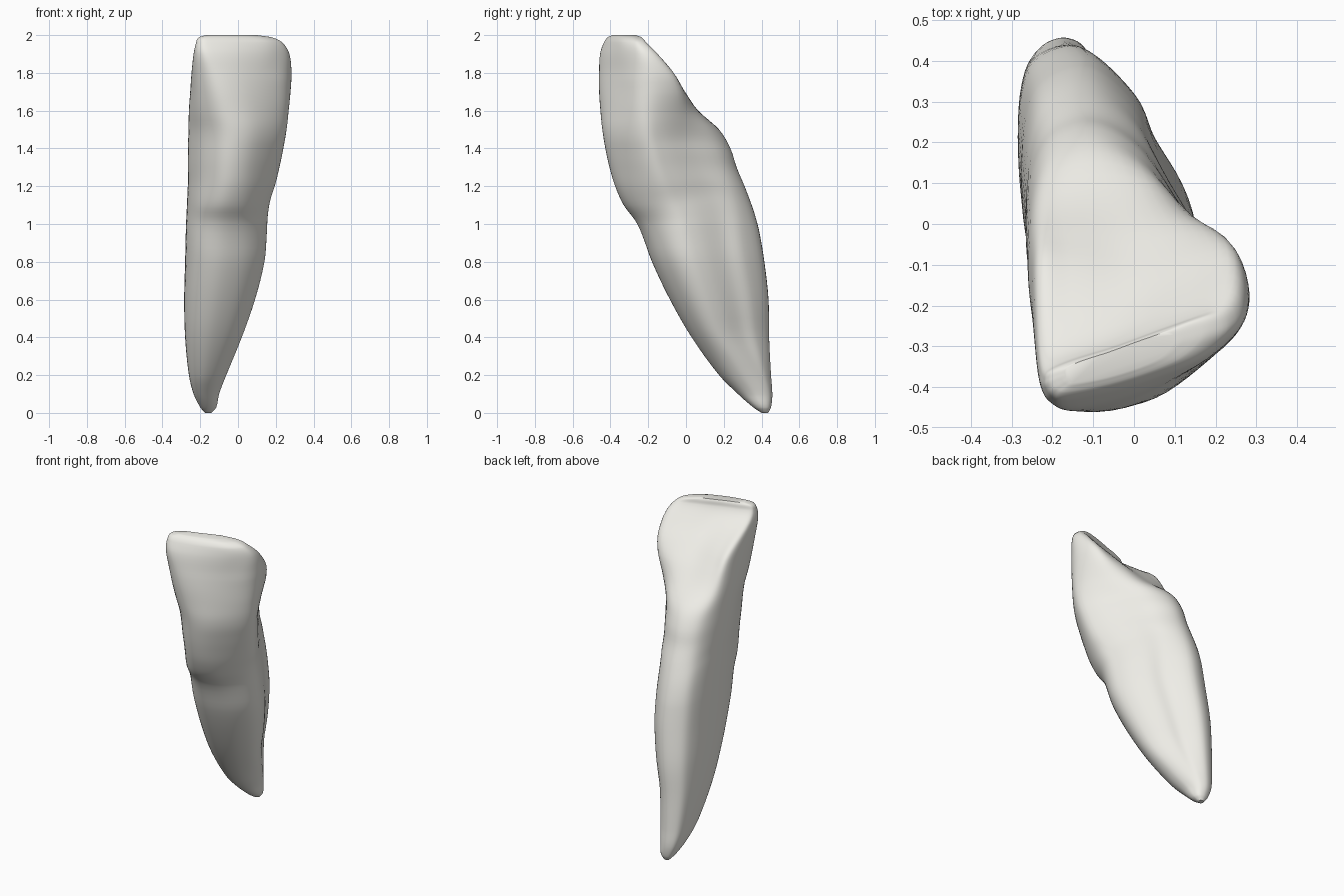
import bpy, bmesh, math

if "Cube" in bpy.data.objects:
    bpy.data.objects.remove(bpy.data.objects["Cube"])

# Cross-section outlines in a unit box, all running the same way round
TIP = [(0, .5), (.05, .25), (.18, .08), (.42, 0), (.7, .06), (.9, .22), (1, .45),
       (.98, .65), (.89, .83), (.72, .95), (.45, 1), (.15, .92), (.03, .75)]
ROOT = [(0, .52), (.04, .26), (.17, .07), (.42, 0), (.72, .06), (.93, .19), (1, .33),
        (.94, .48), (.78, .67), (.67, .84), (.4, 1), (.12, .94), (.02, .78)]
NECK = [(0, .55), (.06, .35), (.18, .15), (.39, .01), (.63, .03), (.87, .18), (1, .34),
        (.95, .48), (.77, .69), (.56, .91), (.33, 1), (.12, .95), (.02, .8)]
CROWN = [(0, .58), (.02, .27), (.09, .09), (.23, 0), (.45, .06), (.72, .23), (.93, .43),
         (1, .66), (.93, .92), (.74, .89), (.45, .78), (.18, .81), (.03, .83)]
EDGE = [(0, .17), (.01, .1), (.04, .03), (.12, 0), (.45, .15), (.8, .42), (.97, .7),
        (1, .88), (.94, 1), (.7, .84), (.4, .6), (.15, .42), (.02, .28)]
SHAPES = [(0, TIP), (.08, TIP), (.4, ROOT), (.9, ROOT), (1.25, NECK), (1.48, NECK),
          (1.8, CROWN), (1.97, EDGE), (2.2, EDGE)]

# Extents of the tooth by height: z, x min, x max, y min, y max
LEVELS = [
    (0, -.175, -.14, .40, .435), (.03, -.20, -.115, .355, .45), (.1, -.235, -.1, .275, .457),
    (.2, -.26, -.062, .175, .45), (.4, -.28, .02, .03, .44), (.6, -.285, .09, -.085, .437),
    (.8, -.28, .14, -.18, .415), (.95, -.276, .153, -.235, .39), (1.02, -.272, .157, -.27, .373),
    (1.1, -.268, .17, -.33, .348), (1.2, -.265, .198, -.375, .31), (1.3, -.266, .22, -.405, .268),
    (1.4, -.265, .24, -.427, .235), (1.5, -.262, .257, -.443, .175), (1.6, -.26, .268, -.453, .065),
    (1.7, -.253, .278, -.46, -.005), (1.8, -.246, .283, -.46, -.065), (1.9, -.235, .272, -.455, -.15),
    (1.96, -.222, .235, -.435, -.21), (1.988, -.208, .18, -.415, -.235), (2, -.17, .1, -.39, -.265)]


def spline(a, b, c, d, t):
    return .5 * (2*b + (c-a)*t + (2*a-5*b+4*c-d)*t*t + (3*b-a-3*c+d)*t**3)


def extents(i, t):
    """Smooth interpolation of the level table, safe for uneven spacing."""
    p, q = LEVELS[i], LEVELS[i+1]
    h = q[0] - p[0]

    def slope(j, k):
        a, b = LEVELS[max(j-1, 0)], LEVELS[min(j+1, len(LEVELS)-1)]
        return (b[k] - a[k]) / (b[0] - a[0])
    out = [p[0] + h*t]
    for k in range(1, 5):
        out.append((2*t**3-3*t*t+1)*p[k] + (t**3-2*t*t+t)*h*slope(i, k)
                   + (3*t*t-2*t**3)*q[k] + (t**3-t*t)*h*slope(i+1, k))
    return out


def blend(z):
    """Outline at height z by linear blending of the key shapes."""
    for (z0, s0), (z1, s1) in zip(SHAPES, SHAPES[1:]):
        if z <= z1:
            break
    t = min(max((z-z0)/(z1-z0), 0), 1)
    return [(a[0]+(b[0]-a[0])*t, a[1]+(b[1]-a[1])*t) for a, b in zip(s0, s1)]


def section(z):
    """Average nearby blends to soften the transitions, then spline the outline."""
    near = [blend(z + d*.025) for d in (-2, -1, 0, 1, 2)]
    p = [[sum(s[i][k] for s in near)/5 for k in (0, 1)] for i in range(len(ROOT))]
    n = len(p)
    pts = [[spline(*(p[(i+o) % n][k] for o in (-1, 0, 1, 2)), s/5) for k in (0, 1)]
           for i in range(n) for s in range(5)]
    for k in (0, 1):
        lo, hi = min(c[k] for c in pts), max(c[k] for c in pts)
        for c in pts:
            c[k] = (c[k]-lo)/(hi-lo)
    return pts


# Tooth: loft the sections from root tip to biting edge
bm = bmesh.new()
rings = []
steps = [(i, s/4) for i in range(len(LEVELS)-1) for s in range(4)] + [(len(LEVELS)-2, 1)]
for i, t in steps:
    z, x0, x1, y0, y1 = extents(i, t)
    arch = .06 * math.exp(-((z-1.08)/.15)**2)      # neck line arches up on the sides
    rings.append([bm.verts.new((x0+(x1-x0)*u, y0+(y1-y0)*v, z + arch*math.sin(math.pi*v*v)))
                  for u, v in section(z)])
for lower, upper in zip(rings, rings[1:]):
    n = len(lower)
    for j in range(n):
        k = (j+1) % n
        bm.faces.new((lower[j], lower[k], upper[k], upper[j]))
bm.faces.new(rings[0][::-1])
bm.faces.new(rings[-1])
bmesh.ops.recalc_face_normals(bm, faces=bm.faces)

mesh = bpy.data.meshes.new("tooth")
bm.to_mesh(mesh)
bm.free()
tooth = bpy.data.objects.new("tooth", mesh)
bpy.context.collection.objects.link(tooth)

# Ivory enamel
enamel = bpy.data.materials.new("enamel")
enamel.diffuse_color = (.86, .85, .8, 1)
enamel.use_nodes = True
enamel.node_tree.nodes["Principled BSDF"].inputs["Base Color"].default_value = enamel.diffuse_color
mesh.materials.append(enamel)

bpy.context.view_layer.objects.active = tooth
tooth.select_set(True)
bpy.ops.object.shade_smooth_by_angle(angle=0.9)
